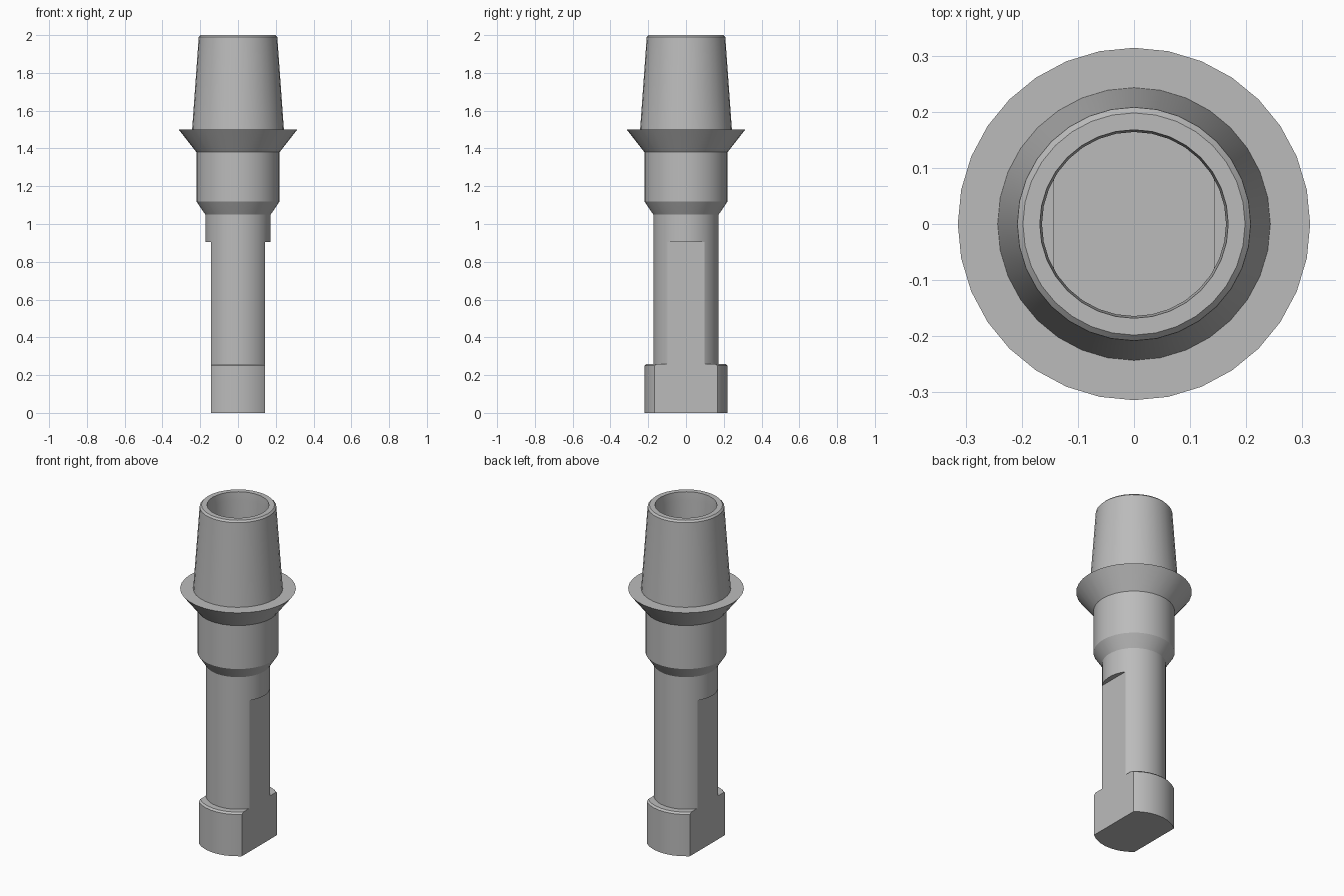
import bpy, bmesh
from math import cos, sin, pi, radians

SIDES = 32

cube = bpy.data.objects.get("Cube")
if cube:
    bpy.data.objects.remove(cube, do_unlink=True)

grey = bpy.data.materials.new("satin_grey")
grey.use_nodes = True
tone = (0.5, 0.5, 0.5, 1)
grey.diffuse_color = tone
grey.node_tree.nodes["Principled BSDF"].inputs["Base Color"].default_value = tone


def finish(name, bm):
    bmesh.ops.recalc_face_normals(bm, faces=bm.faces)
    mesh = bpy.data.meshes.new(name)
    bm.to_mesh(mesh)
    bm.free()
    mesh.materials.append(grey)
    obj = bpy.data.objects.new(name, mesh)
    bpy.context.collection.objects.link(obj)
    return obj


def lathe(name, profile, capped, twist_band=None):
    """Revolve (radius, z) points; rings up to twist_band turn half a step."""
    bm = bmesh.new()
    rings = []
    for k, (r, z) in enumerate(profile):
        turn = 0.5 if twist_band is not None and k <= twist_band else 0
        angles = [2 * pi * (i + turn) / SIDES for i in range(SIDES)]
        rings.append([bm.verts.new((r * cos(a), r * sin(a), z)) for a in angles])
    for k, (low, high) in enumerate(zip(rings, rings[1:])):
        for i in range(SIDES):
            j = (i + 1) % SIDES
            if k == twist_band:
                bm.faces.new((low[i], high[j], high[i]))
                bm.faces.new((low[i], low[j], high[j]))
            else:
                bm.faces.new((low[i], low[j], high[j], high[i]))
    if capped:
        bm.faces.new(rings[0][::-1])
        bm.faces.new(rings[-1])
    return finish(name, bm)


def smooth(obj):
    bpy.ops.object.select_all(action="DESELECT")
    obj.select_set(True)
    bpy.context.view_layer.objects.active = obj
    bpy.ops.object.shade_smooth_by_angle(angle=radians(25))


# Body: foot, shaft, faceted shoulder, collar, flange and tapered head
body = lathe("body", [
    (0.22, 0), (0.22, 0.25), (0.21, 0.26), (0.174, 0.26), (0.174, 1.05),
    (0.22, 1.12), (0.22, 1.38), (0.314, 1.5), (0.243, 1.5),
    (0.208, 1.99), (0.198, 2.0), (0.168, 2.0)], True, twist_band=4)

# Flats on both sides of the shaft and foot
cutters = []
for side, x in (("left", 0.343), ("right", -0.343)):
    bm = bmesh.new()
    bmesh.ops.create_cube(bm, size=1)
    bmesh.ops.scale(bm, vec=(0.4, 1, 1.105), verts=bm.verts)
    bmesh.ops.translate(bm, vec=(x, 0, 0.3525), verts=bm.verts)
    cutter = finish(side + "_flat_cutter", bm)
    cutter.hide_render = True
    cutters.append(cutter)
    mod = body.modifiers.new(side + "_flat", "BOOLEAN")
    mod.operation = "DIFFERENCE"
    mod.solver = "EXACT"
    mod.object = cutter
bpy.context.view_layer.objects.active = body
for mod in list(body.modifiers):
    bpy.ops.object.modifier_apply(modifier=mod.name)
for cutter in cutters:
    bpy.data.objects.remove(cutter, do_unlink=True)

# Open the mouth of the hollow head
bm = bmesh.new()
bm.from_mesh(body.data)
mouth = [f for f in bm.faces if f.calc_center_median().z > 1.999
         and f.calc_center_median().xy.length < 0.1]
bmesh.ops.delete(bm, geom=mouth, context="FACES")
bm.to_mesh(body.data)
bm.free()
smooth(body)

# Bore wall inside the head
bore = lathe("bore", [(0.168, 2.0), (0.164, 1.95), (0.164, 1.08)], False)
bore.data.flip_normals()
smooth(bore)
